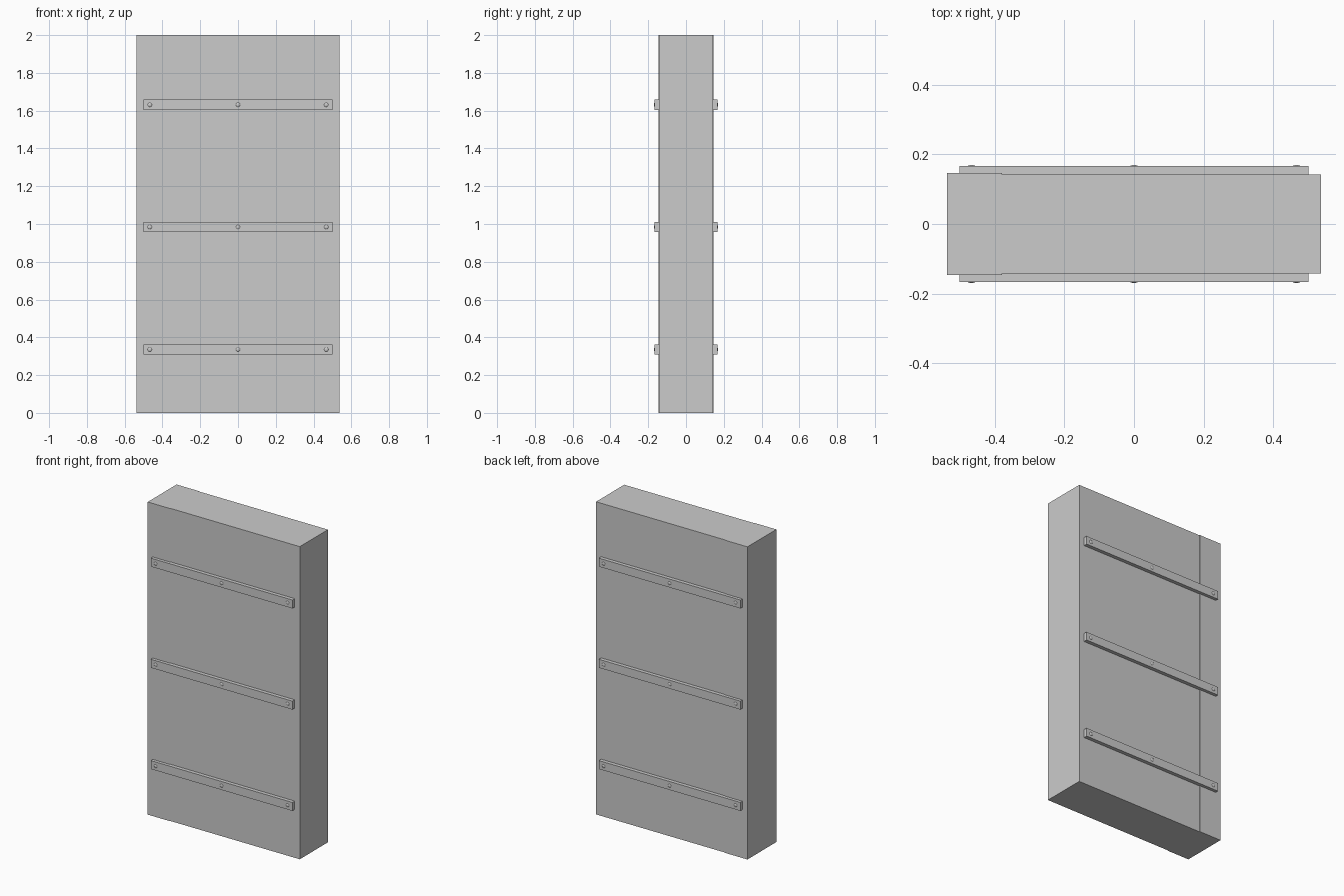
import bpy, bmesh
from math import radians

if "Cube" in bpy.data.objects:
    bpy.data.objects.remove(bpy.data.objects["Cube"])


def new_object(name, bm):
    bmesh.ops.recalc_face_normals(bm, faces=bm.faces)
    mesh = bpy.data.meshes.new(name)
    bm.to_mesh(mesh)
    bm.free()
    obj = bpy.data.objects.new(name, mesh)
    bpy.context.collection.objects.link(obj)
    return obj


def box(name, size, loc):
    bm = bmesh.new()
    bmesh.ops.create_cube(bm, size=1)
    bmesh.ops.scale(bm, vec=size, verts=bm.verts)
    obj = new_object(name, bm)
    obj.location = loc
    return obj


def stud(name, loc, radius=0.012, height=0.005):
    # flattened dome, half sunk into its rail
    bm = bmesh.new()
    bmesh.ops.create_uvsphere(bm, u_segments=12, v_segments=8, radius=1)
    bmesh.ops.scale(bm, vec=(radius, radius, height), verts=bm.verts)
    obj = new_object(name, bm)
    obj.rotation_euler = (radians(90), 0, 0)
    obj.location = loc
    for p in obj.data.polygons:
        p.use_smooth = True
    return obj


# Slab: plan profile with a slightly thicker strip on the left, extruded up
half = [(-0.537, 0.146), (-0.38, 0.146), (-0.38, 0.1425), (0.537, 0.1425)]
profile = half + [(x, -y) for x, y in reversed(half)]
bm = bmesh.new()
base = bm.faces.new([bm.verts.new((x, y, 0)) for x, y in profile])
top = bmesh.ops.extrude_face_region(bm, geom=[base])
bmesh.ops.translate(bm, vec=(0, 0, 2), verts=[
    v for v in top["geom"] if isinstance(v, bmesh.types.BMVert)])
new_object("door_slab", bm)

# Three horizontal rails per side, each fixed with three studs
for side, sign in (("front", -1), ("back", 1)):
    for i, z in enumerate((0.336, 0.984, 1.631)):
        box(f"{side}_rail_{i + 1}", (1.002, 0.03, 0.054), (0, sign * 0.151, z))
        for j, x in enumerate((-0.467, 0, 0.467)):
            stud(f"{side}_stud_{i + 1}_{j + 1}", (x, sign * 0.1645, z))
